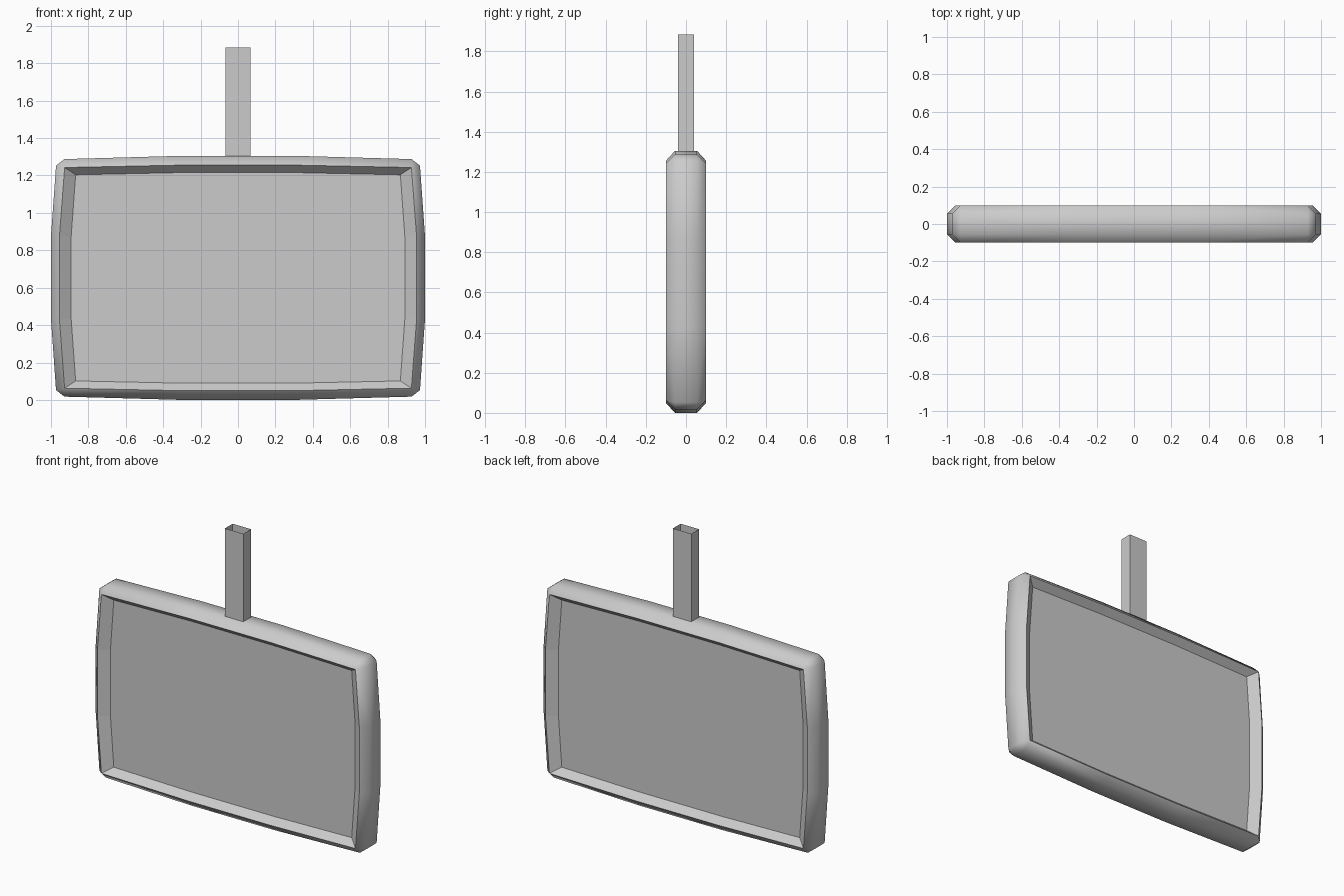
import bpy
import bmesh

cube = bpy.data.objects.get("Cube")
if cube:
    bpy.data.objects.remove(cube)

MID = 0.6525  # height of the frame's centre

grey = bpy.data.materials.new("grey_metal")
grey.use_nodes = True
colour = (0.6, 0.6, 0.6, 1)
grey.diffuse_color = colour
grey.node_tree.nodes["Principled BSDF"].inputs["Base Color"].default_value = colour


def make_object(name, bm):
    mesh = bpy.data.meshes.new(name)
    bm.to_mesh(mesh)
    bm.free()
    mesh.materials.append(grey)
    obj = bpy.data.objects.new(name, mesh)
    bpy.context.collection.objects.link(obj)
    return obj


def outline(quarter):
    """Mirror a quarter outline (side to top) into a closed loop."""
    half = quarter + [(-x, z) for x, z in reversed(quarter)]
    return half + [(-x, -z) for x, z in half]


def ring(bm, points, y):
    return [bm.verts.new((x, y, z + MID)) for x, z in points]


def bridge(bm, a, b, smooth):
    """Join two loops; coincident corner points become triangles."""
    for i in range(len(a)):
        j = (i + 1) % len(a)
        face = bm.faces.new((a[i], a[j], b[j], b[i]))
        face.smooth = smooth


# Bulged outlines: outer shell with chamfered corners, rim and recessed panel
outer = outline([(1.0, 0.22), (0.973, 0.6), (0.928, 0.635), (0.3, 0.6525)])
rim = outline([(0.955, 0.22), (0.927, 0.59), (0.927, 0.59), (0.3, 0.603)])
panel = outline([(0.892, 0.22), (0.868, 0.551), (0.868, 0.551), (0.3, 0.563)])

# Frame with a sloping recess and flat panel on both faces
bm = bmesh.new()
shells = []
rim_verts = set()
for side in (-1, 1):
    shell = ring(bm, outer, side * 0.055)
    lip = ring(bm, rim, side * 0.1)
    inset = ring(bm, panel, side * 0.055)
    bridge(bm, shell, lip, True)
    bridge(bm, lip, inset, False)
    bm.faces.new(inset)
    shells.append(shell)
    rim_verts.update(lip)
bridge(bm, shells[0], shells[1], True)
for edge in bm.edges:
    if all(v in rim_verts for v in edge.verts):
        edge.smooth = False
bmesh.ops.remove_doubles(bm, verts=bm.verts, dist=0.0005)
bmesh.ops.recalc_face_normals(bm, faces=bm.faces)
make_object("sign_frame", bm)

# Hanging post: square tube, open at the ends
bm = bmesh.new()
corners = [(-0.067, -0.04), (0.067, -0.04), (0.067, 0.04), (-0.067, 0.04)]
low, high = ([bm.verts.new((x, y, z)) for x, y in corners] for z in (1.303, 1.885))
bridge(bm, low, high, False)
make_object("hanging_post", bm)
